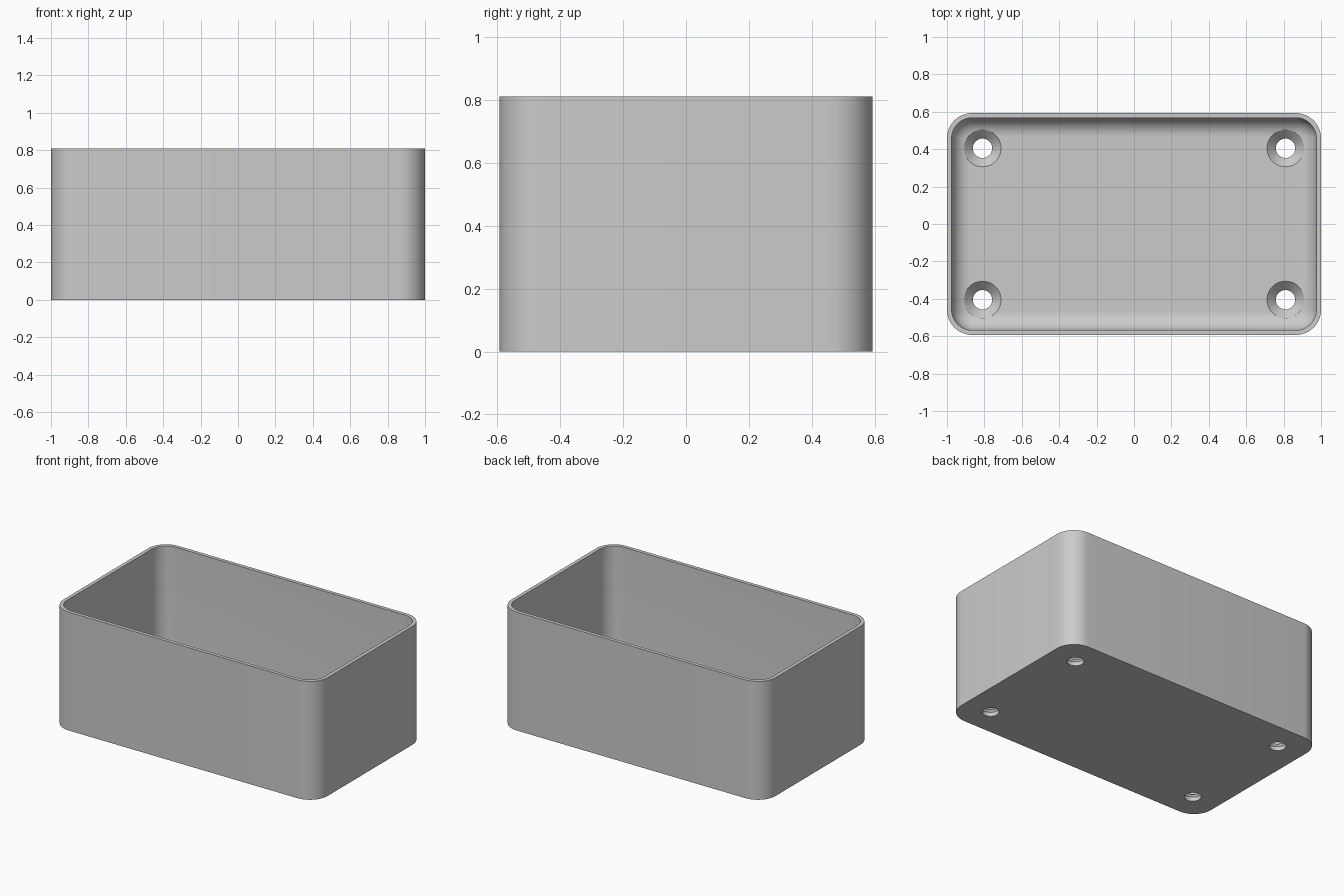
import bpy, bmesh, math

if "Cube" in bpy.data.objects:
    bpy.data.objects.remove(bpy.data.objects["Cube"])

HALF_X, HALF_Y, HEIGHT = 1.0, 0.593, 0.81
CORNER, WALL, FLOOR, FILLET = 0.135, 0.025, 0.075, 0.1
ARC = 12

grey = bpy.data.materials.new("plain grey")
grey.use_nodes = True
grey.diffuse_color = (0.6, 0.6, 0.6, 1)
grey.node_tree.nodes["Principled BSDF"].inputs["Base Color"].default_value = (0.6, 0.6, 0.6, 1)


def make_object(name, bm):
    bmesh.ops.recalc_face_normals(bm, faces=bm.faces)
    mesh = bpy.data.meshes.new(name)
    bm.to_mesh(mesh)
    bm.free()
    mesh.materials.append(grey)
    obj = bpy.data.objects.new(name, mesh)
    bpy.context.collection.objects.link(obj)
    return obj


def rounded_ring(bm, inset, z):
    """Rounded rectangle loop, offset inwards by inset."""
    r = CORNER - inset
    cx, cy = HALF_X - CORNER, HALF_Y - CORNER
    ring = []
    for k, (sx, sy) in enumerate([(1, 1), (-1, 1), (-1, -1), (1, -1)]):
        for i in range(ARC + 1):
            a = (k + i / ARC) * math.pi / 2
            ring.append(bm.verts.new((sx * cx + r * math.cos(a), sy * cy + r * math.sin(a), z)))
    return ring


def circle_ring(bm, x, y, r, z, n=48):
    return [bm.verts.new((x + r * math.cos(math.tau * i / n), y + r * math.sin(math.tau * i / n), z))
            for i in range(n)]


def loft(bm, rings):
    """Skin successive loops and cap both ends."""
    for a, b in zip(rings, rings[1:]):
        for i in range(len(a)):
            j = (i + 1) % len(a)
            bm.faces.new((a[i], a[j], b[j], b[i]))
    bm.faces.new(rings[0])
    bm.faces.new(rings[-1])


# Tray: outside wall, rim, inside wall, filleted floor
bm = bmesh.new()
rings = [rounded_ring(bm, 0, 0), rounded_ring(bm, 0, HEIGHT), rounded_ring(bm, WALL, HEIGHT)]
for i in range(ARC + 1):
    a = i / ARC * math.pi / 2
    rings.append(rounded_ring(bm, WALL + FILLET * (1 - math.cos(a)),
                              FLOOR + FILLET * (1 - math.sin(a))))
loft(bm, rings)
tray = make_object("tray", bm)

# Countersunk screw holes, one in each corner
bm = bmesh.new()
for sx in (-1, 1):
    for sy in (-1, 1):
        x, y = sx * 0.81, sy * 0.405
        sections = [(0.052, -0.1), (0.052, FLOOR - 0.047), (0.099, FLOOR), (0.099, FLOOR + 0.15)]
        loft(bm, [circle_ring(bm, x, y, r, z) for r, z in sections])
cutter = make_object("screw_hole_cutter", bm)
cutter.hide_render = True

cut = tray.modifiers.new("screw holes", "BOOLEAN")
cut.operation = "DIFFERENCE"
cut.solver = "EXACT"
cut.object = cutter
bpy.context.view_layer.objects.active = tray
tray.select_set(True)
bpy.ops.object.modifier_apply(modifier=cut.name)
bpy.data.objects.remove(cutter)
bpy.ops.object.shade_smooth_by_angle(angle=math.radians(30))
